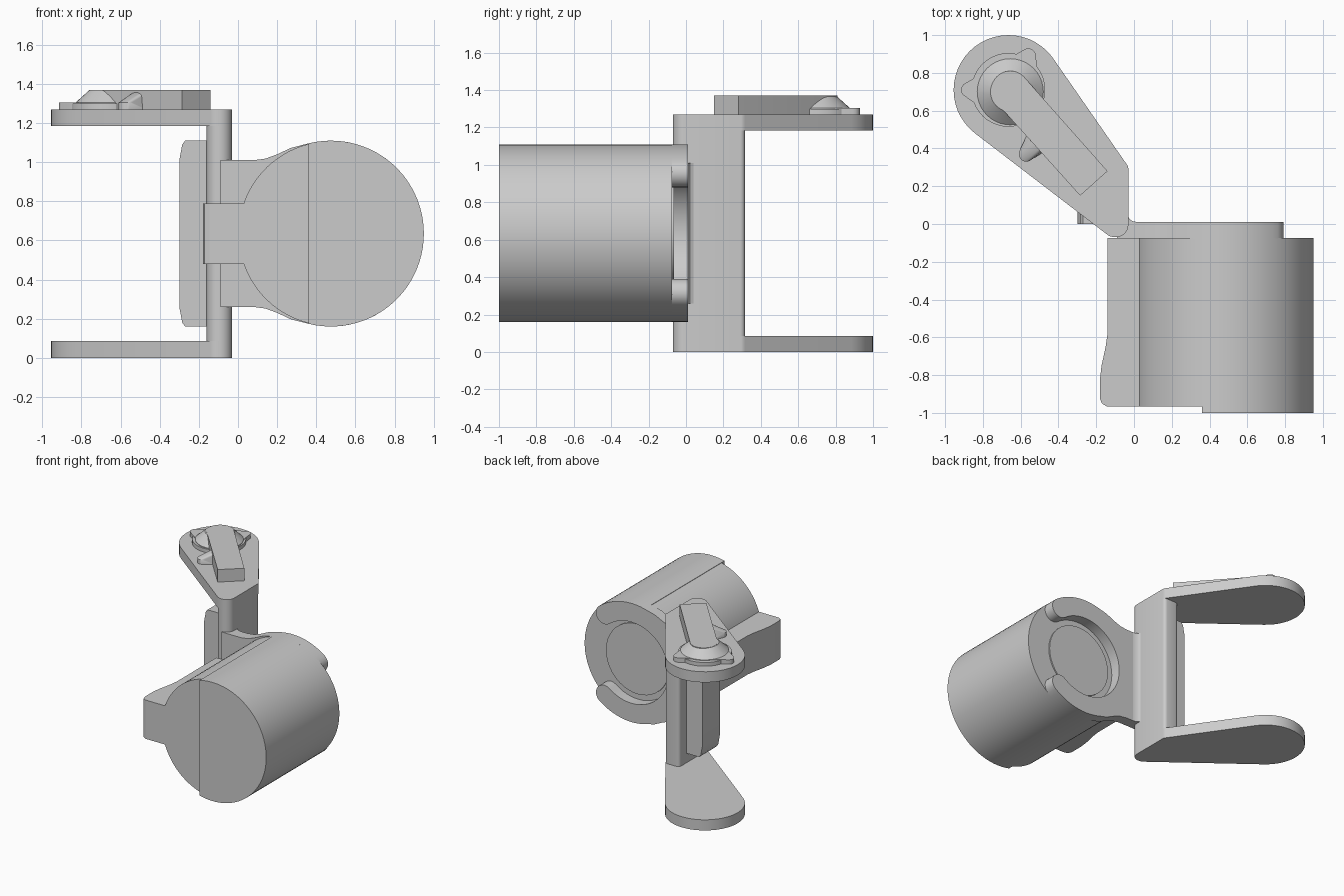
import bpy, bmesh, math
from mathutils import Vector

cube = bpy.data.objects.get("Cube")
if cube:
    bpy.data.objects.remove(cube, do_unlink=True)

grey = bpy.data.materials.new("light grey")
grey.diffuse_color = (0.6, 0.6, 0.6, 1)
grey.use_nodes = True
grey.node_tree.nodes["Principled BSDF"].inputs["Base Color"].default_value = (0.6, 0.6, 0.6, 1)


def finish(name, bm):
    bmesh.ops.recalc_face_normals(bm, faces=bm.faces)
    mesh = bpy.data.meshes.new(name)
    bm.to_mesh(mesh)
    bm.free()
    mesh.materials.append(grey)
    ob = bpy.data.objects.new(name, mesh)
    bpy.context.collection.objects.link(ob)
    bpy.ops.object.select_all(action='DESELECT')
    ob.select_set(True)
    bpy.context.view_layer.objects.active = ob
    bpy.ops.object.shade_smooth_by_angle(angle=math.radians(30))
    return ob


def arc(cx, cy, r, a0=0, a1=360, n=40):
    """Points along an arc, angles in degrees."""
    return [(cx + r * math.cos(math.radians(a0 + (a1 - a0) * i / n)),
             cy + r * math.sin(math.radians(a0 + (a1 - a0) * i / n))) for i in range(n + 1)]


def circle(cx, cy, r, n=40):
    return arc(cx, cy, r, n=n)[:-1]


def prism(name, pts, lo, hi, axis='Z'):
    """Extrude a flat outline along Z (points are x, y) or Y (points are x, z)."""
    bm = bmesh.new()
    put = (lambda p, t: (p[0], p[1], t)) if axis == 'Z' else (lambda p, t: (p[0], t, p[1]))
    face = bm.faces.new([bm.verts.new(put(p, lo)) for p in pts])
    ext = bmesh.ops.extrude_face_region(bm, geom=[face])
    move = Vector((0, 0, hi - lo)) if axis == 'Z' else Vector((0, hi - lo, 0))
    bmesh.ops.translate(bm, vec=move, verts=[g for g in ext["geom"] if isinstance(g, bmesh.types.BMVert)])
    return finish(name, bm)


def hull(name, layers):
    """Convex solid around several (outline, height) layers."""
    bm = bmesh.new()
    for pts, z in layers:
        for p in pts:
            bm.verts.new((p[0], p[1], z))
    res = bmesh.ops.convex_hull(bm, input=bm.verts)
    loose = {g for g in res["geom_interior"] + res["geom_unused"] if isinstance(g, bmesh.types.BMVert)}
    bmesh.ops.delete(bm, geom=list(loose), context='VERTS')
    bmesh.ops.dissolve_limit(bm, angle_limit=0.01, verts=bm.verts, edges=bm.edges)
    return finish(name, bm)


# Drum: two half-round bodies with a small step between their front faces
CX, CZ, R = 0.475, 0.635, 0.475
split = math.degrees(math.acos((0.36 - CX) / R))
prism("drum_main", arc(CX, CZ, R, -split, split, 48), -1.0, -0.075, 'Y')
prism("drum_side", arc(CX, CZ, R - 0.003, split, 360 - split, 36), -0.965, -0.075, 'Y')
prism("drum_back_disc", circle(CX, CZ, 0.28), -0.08, -0.065, 'Y')

# Grip block along the side of the drum, swelling towards the front
grip = [(0.1, -0.075), (-0.14, -0.075), (-0.14, -0.58), (-0.15, -0.65), (-0.172, -0.75),
        (-0.18, -0.82), (-0.18, -0.925), (-0.17, -0.95), (-0.145, -0.965), (0.1, -0.965)]
prism("grip_block", grip, 0.48, 0.79)

# Open ring with rounded ends, joined by a flared neck to the bracket
INNER, END = 0.325, 53
mid, cap = (R + INNER) / 2, (R - INNER) / 2
ex, ez = mid * math.cos(math.radians(END)), mid * math.sin(math.radians(END))
neck = [(0.27, 1.073), (0.2, 1.04), (0.14, 1.018), (0.08, 1.01), (-0.09, 1.01)]
ring = arc(CX, CZ, R, END, split, 12) + neck
ring += [(x, 2 * CZ - z) for x, z in reversed(neck)]
ring += arc(CX, CZ, R, 360 - split, 360 - END, 12)
ring += arc(CX + ex, CZ - ez, cap, -END, 180 - END, 10)[1:-1]
ring += arc(CX, CZ, INNER, 360 - END, END, 40)
ring += arc(CX + ex, CZ + ez, cap, 180 + END, 360 + END, 10)[1:-1]
prism("neck_and_ring", ring, -0.078, 0.01, 'Y')
# Fillet where the neck meets the bracket
prism("neck_fillet", [(-0.06, 0.0), (0.02, 0.0), (0.02, 0.01), (-0.005, 0.014),
                      (-0.022, 0.024), (-0.03, 0.04), (-0.06, 0.04)], 0.26, 1.01)

# Upright web and its stiffening lug
web = circle(-0.095, -0.005, 0.065) + circle(-0.055, 0.29, 0.025, 16) + circle(-0.135, 0.29, 0.025, 16)
hull("upright_web", [(web, 0.0), (web, 1.27)])
prism("web_lug", [(-0.1, 0.16), (-0.27, 0.16), (-0.285, 0.18), (-0.3, 0.26), (-0.3, 1.01),
                  (-0.285, 1.09), (-0.27, 1.11), (-0.1, 1.11)], 0.0, 0.22, 'Y')

# Matching lower and upper arms
arm = circle(-0.665, 0.71, 0.29, 48) + circle(-0.1, 0.0, 0.07) + circle(-0.06, 0.295, 0.03, 16)
for name, z in (("lower_arm", 0.0), ("upper_arm", 1.185)):
    hull(name, [(arm, z), (arm, z + 0.085)])

# Lever on the upper arm: collar, bar and ears
KX, KY, Z0, Z1, Z2 = -0.655, 0.70, 1.265, 1.305, 1.37
hull("lever_collar", [(circle(KX, KY, 0.175), Z0), (circle(KX, KY, 0.175), Z1),
                      (circle(KX, KY, 0.105), Z2 - 0.002)])
bar = circle(KX, KY + 0.01, 0.1) + [(-0.14, 0.28), (-0.285, 0.15)]
hull("lever_bar", [(bar, Z0), (bar, Z2)])
for i, (x, y) in enumerate(((-0.875, 0.71), (-0.56, 0.89))):
    ear = circle(x, y, 0.04, 16) + circle(KX + (x - KX) * 0.4, KY + (y - KY) * 0.4, 0.11, 24)
    hull(f"lever_ear_{i + 1}", [(ear, Z0), (ear, Z1)])
# Collar rim joining the two ears
hull("ear_rim", [(circle(KX - 0.01, KY + 0.01, 0.195), Z0), (circle(KX - 0.01, KY + 0.01, 0.195), Z1 - 0.005)])
# Sloped ear beside the bar
tip, root = circle(-0.57, 0.37, 0.04, 16), circle(-0.5, 0.45, 0.07, 20)
hull("lever_side_ear", [(tip + root, Z0), (tip, Z1), (circle(-0.47, 0.46, 0.05, 20), Z2 - 0.004)])
